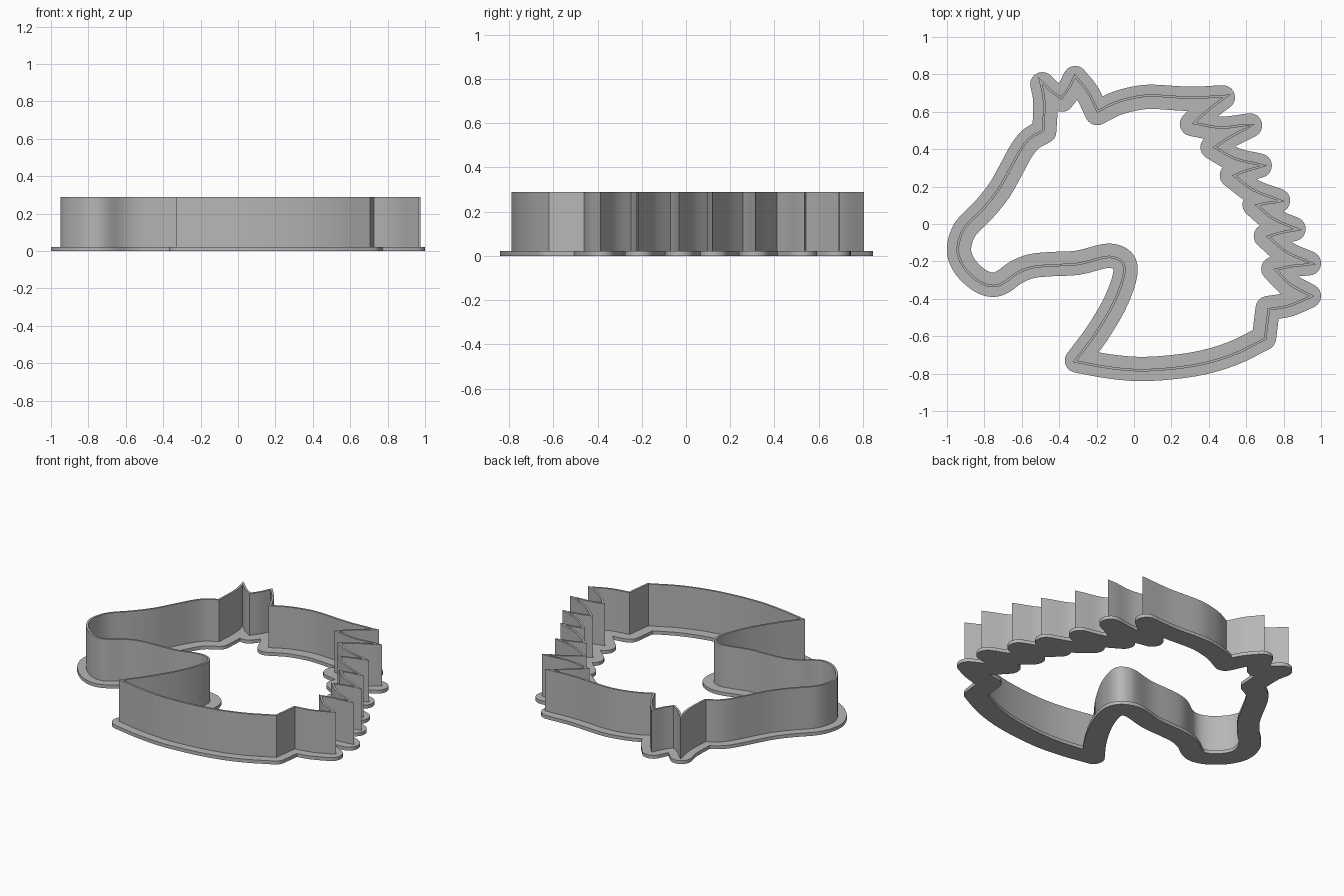
import bpy, bmesh, math
from mathutils import Vector
from mathutils.geometry import delaunay_2d_cdt

WALL_TOP = 0.29
WALL_THICK = 0.013
FLANGE_TOP = 0.022
FLANGE_RADIUS = 0.065

default_cube = bpy.data.objects.get("Cube")
if default_cube:
    bpy.data.objects.remove(default_cube, do_unlink=True)

grey = bpy.data.materials.new("plain grey")
grey.use_nodes = True
grey.diffuse_color = (0.47, 0.47, 0.47, 1)
for node in grey.node_tree.nodes:
    if node.type == 'BSDF_PRINCIPLED':
        node.inputs["Base Color"].default_value = grey.diffuse_color

# Outline strokes, clockwise; each stroke starts and ends at a sharp corner
left_ear = [(-.48, .495), (-.474, .6), (-.476, .68), (-.49, .747)]
ear_notch = [(-.49, .747), (-.44, .7), (-.385, .665)]
right_ear_front = [(-.385, .665), (-.345, .72), (-.315, .78)]
right_ear_back = [(-.315, .78), (-.25, .7), (-.197, .593)]
crest = [(-.197, .593), (-.1, .642), (0, .67), (.1, .68), (.3, .669), (.475, .677)]
mane_tail = [(.935, -.385), (.83, -.43), (.715, -.45)]
neck_back = [(.715, -.45), (.695, -.61)]
neck_base = [(.695, -.61), (.52, -.695), (.32, -.75), (.07, -.775), (-.12, -.763), (-.305, -.73)]
throat_and_face = [
    (-.305, -.73), (-.2, -.59), (-.11, -.44), (-.06, -.32), (-.045, -.24),
    (-.062, -.195), (-.11, -.172), (-.17, -.174), (-.3, -.207), (-.45, -.215),
    (-.55, -.226), (-.63, -.258), (-.7, -.308), (-.755, -.325), (-.82, -.305),
    (-.89, -.245), (-.928, -.18), (-.935, -.12), (-.915, -.05), (-.88, 0),
    (-.8, .08), (-.72, .18), (-.655, .295), (-.6, .395), (-.55, .455), (-.48, .495)]

# Mane teeth: tips and the valleys between them
tips = [(.475, .677), (.62, .527), (.672, .312), (.77, .125),
        (.853, -.027), (.935, -.21), (.935, -.385)]
valleys = [(.31, .535), (.42, .41), (.523, .26), (.645, .103), (.705, -.065), (.745, -.24)]


def bowed(a, b, sag):
    """Stroke from a to b, bowed to the right of its direction."""
    a, b = Vector(a), Vector(b)
    d = b - a
    return [a, (a + b) / 2 + Vector((d.y, -d.x)) * sag, b]


def smooth(points, steps=4):
    """Catmull-Rom samples through the points, leaving out the last one."""
    p = [Vector(q) for q in points]
    p = [p[0] * 2 - p[1]] + p + [p[-1] * 2 - p[-2]]
    out = []
    for a, b, c, d in zip(p, p[1:], p[2:], p[3:]):
        for i in range(steps):
            t = i / steps
            out.append((b * 2 + (c - a) * t + (a * 2 - b * 5 + c * 4 - d) * t ** 2
                        + (b * 3 - a - c * 3 + d) * t ** 3) / 2)
    return out


mane = []
for tip, valley, next_tip in zip(tips, valleys, tips[1:]):
    mane += [bowed(tip, valley, 0.03), bowed(valley, next_tip, 0.07)]

strokes = [left_ear, ear_notch, right_ear_front, right_ear_back, crest, *mane,
           mane_tail, neck_back, neck_base, throat_and_face]
path = [p for stroke in strokes for p in smooth(stroke)]
count = len(path)


def add_object(name, bm):
    bmesh.ops.recalc_face_normals(bm, faces=bm.faces[:])
    mesh = bpy.data.meshes.new(name)
    bm.to_mesh(mesh)
    bm.free()
    mesh.materials.append(grey)
    obj = bpy.data.objects.new(name, mesh)
    bpy.context.collection.objects.link(obj)
    bpy.ops.object.select_all(action='DESELECT')
    obj.select_set(True)
    bpy.context.view_layer.objects.active = obj
    bpy.ops.object.shade_smooth_by_angle(angle=math.radians(30))
    return obj


# Thin upright wall: the path and its mitred outward offset
def mitred(i):
    before = (path[i] - path[i - 1]).normalized()
    after = (path[(i + 1) % count] - path[i]).normalized()
    n1, n2 = Vector((-before.y, before.x)), Vector((-after.y, after.x))
    return path[i] + (n1 + n2) * WALL_THICK / max(1 + n1.dot(n2), 0.15)


bm = bmesh.new()
rings = []
for i in range(count):
    inner, outer = path[i], mitred(i)
    corners = [(inner, FLANGE_TOP / 2), (outer, FLANGE_TOP / 2), (outer, WALL_TOP), (inner, WALL_TOP)]
    rings.append([bm.verts.new((p.x, p.y, z)) for p, z in corners])
for i in range(count):
    a, b = rings[i - 1], rings[i]
    for k in range(4):
        bm.faces.new((a[k], a[k - 1], b[k - 1], b[k]))
add_object("cutter_wall", bm)

# Flat flange: union of round-ended bands along the path, then extruded
points, outlines = [], []
ARC = 12
for i in range(count):
    start, end = path[i - 1], path[i]
    d = end - start
    heading = math.atan2(d.y, d.x) - math.pi / 2
    first = len(points)
    for centre, turn in ((end, 0), (start, math.pi)):
        for k in range(ARC + 1):
            angle = heading + turn + math.pi * k / ARC
            points.append(centre + Vector((math.cos(angle), math.sin(angle))) * FLANGE_RADIUS)
    outlines.append(list(range(first, len(points))))

verts, _, faces, _, _, sources = delaunay_2d_cdt(points, [], outlines, 0, 1e-5)
bm = bmesh.new()
base = [bm.verts.new((v.x, v.y, 0)) for v in verts]
for face, source in zip(faces, sources):
    if source:
        bm.faces.new([base[k] for k in face])
bmesh.ops.delete(bm, geom=[v for v in bm.verts if not v.link_faces], context='VERTS')
top = bmesh.ops.extrude_face_region(bm, geom=bm.faces[:], use_keep_orig=True)
bmesh.ops.translate(bm, vec=(0, 0, FLANGE_TOP),
                    verts=[g for g in top["geom"] if isinstance(g, bmesh.types.BMVert)])
add_object("base_flange", bm)
